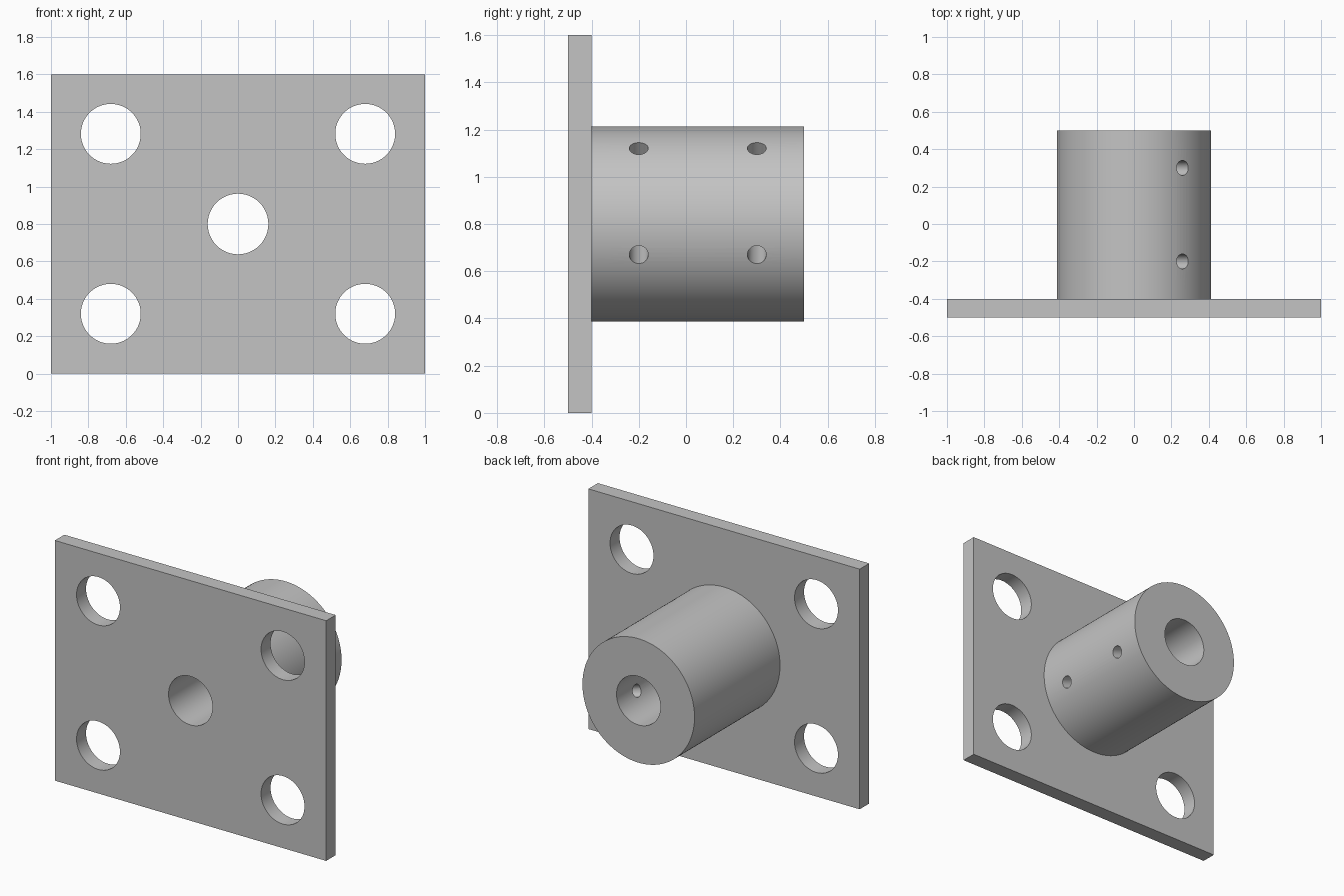
import bpy
from math import cos, sin, radians, pi
from mathutils import Vector

cube = bpy.data.objects.get("Cube")
if cube:
    bpy.data.objects.remove(cube, do_unlink=True)

AXIS_Z = 0.8        # height of the bore axis
SLEEVE_R = 0.413
BORE_R = 0.162

steel = bpy.data.materials.new("plain grey")
steel.use_nodes = True
grey = (0.55, 0.55, 0.55, 1)
steel.diffuse_color = grey
steel.node_tree.nodes["Principled BSDF"].inputs["Base Color"].default_value = grey


def rod(name, radius, start, end, sides=96):
    """Cylinder running between two points."""
    a, b = Vector(start), Vector(end)
    bpy.ops.mesh.primitive_cylinder_add(vertices=sides, radius=radius, depth=(b - a).length)
    obj = bpy.context.object
    obj.name = name
    obj.location = (a + b) / 2
    obj.rotation_euler = (b - a).to_track_quat("Z", "Y").to_euler()
    return obj


def cut(target, cutters):
    """Subtract the cutters, then discard them."""
    bpy.context.view_layer.objects.active = target
    for cutter in cutters:
        cutter.hide_render = True
        mod = target.modifiers.new("hole", "BOOLEAN")
        mod.operation = "DIFFERENCE"
        mod.solver = "EXACT"
        mod.object = cutter
        bpy.ops.object.modifier_apply(modifier=mod.name)
        bpy.data.objects.remove(cutter, do_unlink=True)


def bore():
    return rod("bore_cutter", BORE_R, (0, -1, AXIS_Z), (0, 1, AXIS_Z))


def finish(obj):
    obj.data.materials.clear()
    obj.data.materials.append(steel)
    bpy.ops.object.select_all(action="DESELECT")
    obj.select_set(True)
    bpy.context.view_layer.objects.active = obj
    bpy.ops.object.shade_smooth_by_angle(angle=pi / 6)


# Mounting plate with four bolt holes and the central bore
bpy.ops.mesh.primitive_cube_add(size=1, location=(0, -0.45, AXIS_Z))
plate = bpy.context.object
plate.name = "mounting_plate"
plate.scale = (2, 0.1, 1.6)
bpy.ops.object.transform_apply(location=False, rotation=False, scale=True)
bolts = [rod("bolt_cutter", 0.16, (x, -1, AXIS_Z + dz), (x, 1, AXIS_Z + dz))
         for x in (-0.68, 0.68) for dz in (-0.48, 0.482)]
cut(plate, bolts + [bore()])
finish(plate)

# Sleeve with two rows of radial set-screw holes that reach the bore
sleeve = rod("sleeve", SLEEVE_R, (0, -0.4, AXIS_Z), (0, 0.5, AXIS_Z), 128)
screws = []
for angle in (radians(51), radians(-18.4)):
    for y in (-0.2, 0.3):
        dx, dz = cos(angle), sin(angle)
        screws.append(rod("screw_cutter", 0.04,
                          (0.05 * dx, y, AXIS_Z + 0.05 * dz),
                          (0.6 * dx, y, AXIS_Z + 0.6 * dz), 32))
cut(sleeve, [bore()] + screws)
finish(sleeve)
